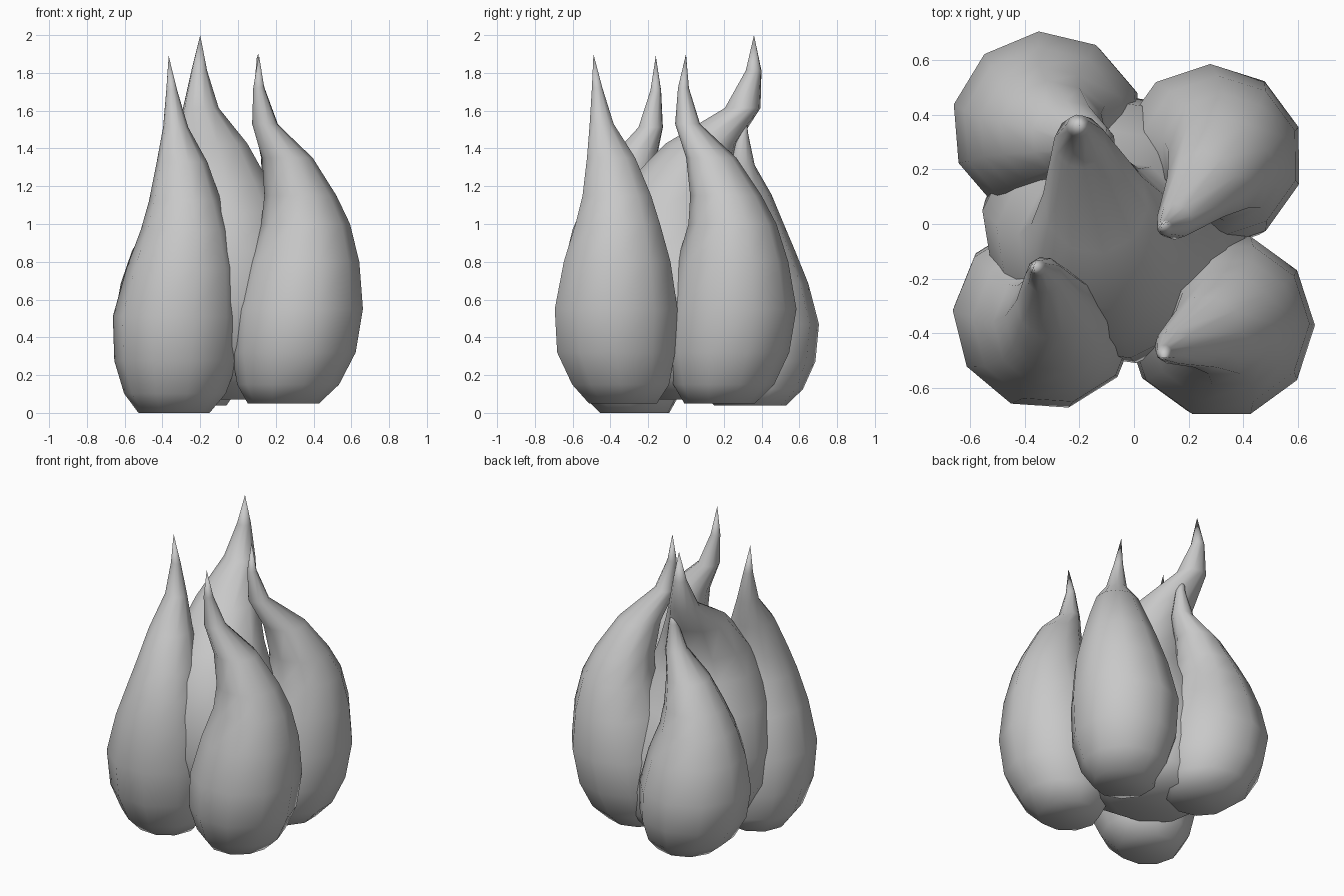
import bpy, bmesh
from math import sin, cos, pi, atan2
from mathutils import Vector

cube = bpy.data.objects.get("Cube")
if cube:
    bpy.data.objects.remove(cube)

grey = bpy.data.materials.new("soft_grey")
grey.use_nodes = True
grey.diffuse_color = (0.58, 0.58, 0.58, 1)
bsdf = grey.node_tree.nodes["Principled BSDF"]
bsdf.inputs["Base Color"].default_value = grey.diffuse_color
bsdf.inputs["Roughness"].default_value = 0.6

SIDES = 10
BASE, BELLY, TIP = 0.05, 0.55, 1.9
# Flame rings: height, radius, share of bend, share of lean
RINGS = [
    (0.05, 0.187, 0.38, -0.3),
    (0.15, 0.267, 0.26, -0.2),
    (0.32, 0.325, 0.12, 0),
    (0.55, 0.338, 0, 0),
    (0.8, 0.294, -0.12, 0),
    (1.0, 0.233, -0.18, 0),
    (1.15, 0.189, -0.05, 0.05),
    (1.35, 0.133, 0.28, 0.3),
    (1.53, 0.066, 0.85, 0.7),
    (1.72, 0.029, 1.0, 0.87),
]


def flame(name, centre, bend, lean, sway, base, top, width=1.0):
    """Teardrop with a flat base; bend, lean and sway shift its axis."""
    centre, bend, lean, sway = map(Vector, (centre, bend, lean, sway))
    phase = atan2(bend.y, bend.x)
    stretch = (top - base) / (TIP - BASE)
    bm = bmesh.new()
    rings = []
    for z, r, b, l in RINGS:
        s = sin(pi * max(0, z - BELLY) / (TIP - BELLY))
        axis = centre + bend * b + lean * l + sway * s
        height = base + (z - BASE) * stretch
        angles = [phase + 2 * pi * i / SIDES for i in range(SIDES)]
        rings.append([bm.verts.new((axis.x + r * width * cos(a),
                                    axis.y + r * width * sin(a), height))
                      for a in angles])
    end = centre + bend + lean
    point = bm.verts.new((end.x, end.y, top))
    bm.faces.new(rings[0][::-1])
    for i in range(SIDES):
        j = (i + 1) % SIDES
        for low, high in zip(rings, rings[1:]):
            bm.faces.new((low[i], low[j], high[j], high[i]))
        bm.faces.new((rings[-1][i], rings[-1][j], point))
    for face in bm.faces:
        face.smooth = True
    mesh = bpy.data.meshes.new(name)
    bm.to_mesh(mesh)
    bm.free()
    mesh.materials.append(grey)
    obj = bpy.data.objects.new(name, mesh)
    bpy.context.collection.objects.link(obj)


# Large middle flame, then the four around it
flame("centre_flame", (-0.07, -0.025), (-0.06, 0.37), (-0.07, 0.015), (-0.035, 0), 0.07, 2.0, 1.45)
flame("front_right_flame", (-0.322, -0.34), (-0.045, 0.18), (0, 0), (0.04, 0), 0.0, 1.89, 1.01)
flame("front_left_flame", (0.32, -0.37), (-0.21, 0), (0, -0.12), (0, 0.01), 0.05, 1.9, 1.01)
flame("back_left_flame", (0.281, 0.247), (-0.15, -0.21), (-0.03, -0.037), (0.02, -0.045), 0.05, 1.9)
flame("back_right_flame", (-0.32, 0.357), (0.19, -0.045), (0, 0), (0.03, -0.03), 0.04, 1.63, 1.03)
